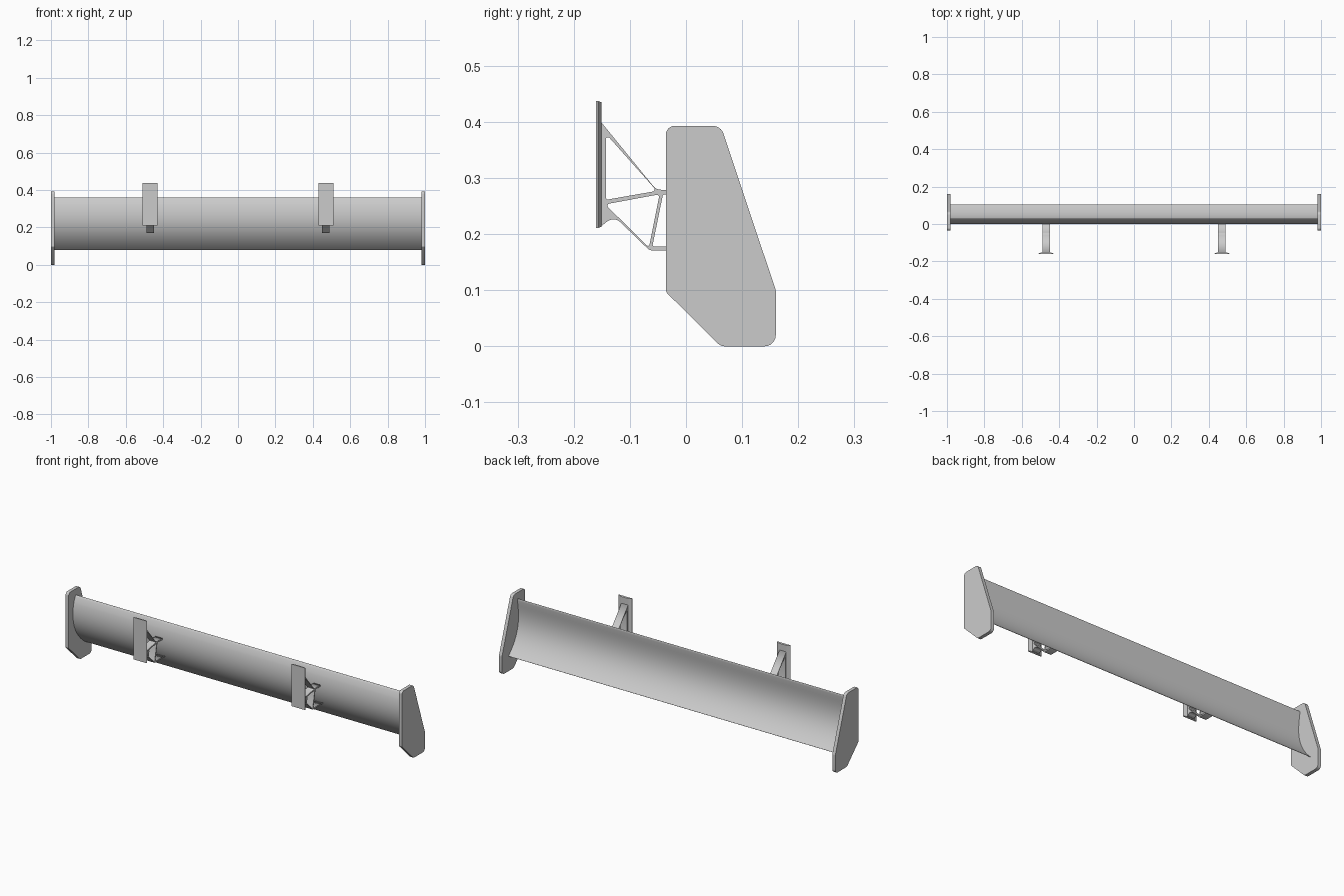
import bpy, math
from mathutils import Vector

cube = bpy.data.objects.get("Cube")
if cube:
    bpy.data.objects.remove(cube, do_unlink=True)

grey = bpy.data.materials.new("plain grey")
grey.use_nodes = True
GREY = (0.6, 0.6, 0.6, 1)
grey.diffuse_color = GREY
grey.node_tree.nodes["Principled BSDF"].inputs["Base Color"].default_value = GREY


def fillet(corners, steps=6):
    """Round (y, z, radius) corners of a closed outline."""
    out = []
    for i, (y, z, r) in enumerate(corners):
        p = Vector((y, z))
        if r == 0:
            out.append(p)
            continue
        a = (Vector(corners[i - 1][:2]) - p).normalized()
        b = (Vector(corners[(i + 1) % len(corners)][:2]) - p).normalized()
        half = a.angle(b) / 2
        centre = p + (a + b).normalized() * (r / math.sin(half))
        start = p + a * (r / math.tan(half)) - centre
        end = p + b * (r / math.tan(half)) - centre
        sweep = start.angle_signed(end)
        for k in range(steps + 1):
            t = -sweep * k / steps
            c, s = math.cos(t), math.sin(t)
            out.append(centre + Vector((start.x * c - start.y * s,
                                        start.x * s + start.y * c)))
    return out


def extrude(name, outlines, x, width, smooth=False):
    """Fill side outlines (later ones are holes) and give them a width along x."""
    curve = bpy.data.curves.new(name, "CURVE")
    curve.dimensions = "2D"
    curve.fill_mode = "BOTH"
    curve.extrude = width / 2
    for pts in outlines:
        spline = curve.splines.new("POLY")
        spline.points.add(len(pts) - 1)
        for point, (y, z) in zip(spline.points, pts):
            point.co = (y, z, 0, 1)
        spline.use_cyclic_u = True
    helper = bpy.data.objects.new(name + " helper", curve)
    mesh = bpy.data.meshes.new_from_object(helper)
    bpy.data.objects.remove(helper, do_unlink=True)
    for v in mesh.vertices:
        y, z, across = v.co
        v.co = (x + across, y, z)
    return add(name, mesh, smooth)


def add(name, mesh, smooth=False):
    mesh.materials.clear()
    mesh.materials.append(grey)
    ob = bpy.data.objects.new(name, mesh)
    bpy.context.collection.objects.link(ob)
    bpy.ops.object.select_all(action="DESELECT")
    ob.select_set(True)
    bpy.context.view_layer.objects.active = ob
    if smooth:
        bpy.ops.object.shade_smooth_by_angle(angle=math.radians(35))
    return ob


# Wing: thin cambered section, nose at the top, trailing edge low at the back
p0, p1, p2 = Vector((0.027, 0.36)), Vector((-0.03, 0.19)), Vector((0.105, 0.08))
front, back = [], []
N = 28
for i in range(N + 1):
    t = (i / N) ** 2 if i < 6 else (i / N) ** 1.5
    centre = p0 * (1 - t) ** 2 + p1 * 2 * t * (1 - t) + p2 * t * t
    along = ((p1 - p0) * (1 - t) + (p2 - p1) * t).normalized()
    normal = Vector((along.y, -along.x))
    h = 0.034 * (math.sqrt(t) - t) + 0.004 * t * (1 - t) + 0.0008 * t
    front.append(centre + normal * h)
    back.append(centre - normal * h)
extrude("wing", [front + back[:0:-1]], 0, 1.97, smooth=True)

# End plates
plate = fillet([(-0.036, 0.097, 0.01), (0.062, 0, 0.018), (0.16, 0, 0.02),
                (0.16, 0.1, 0.015), (0.062, 0.393, 0.02), (-0.036, 0.393, 0.016)])
# Truss brackets: outline open towards the wing, plus two triangular holes
truss = fillet([(-0.154, 0.403, 0), (-0.053, 0.279, 0.018), (0.006, 0.279, 0),
                (0.006, 0.271, 0), (-0.041, 0.271, 0.004), (-0.060, 0.178, 0.003),
                (0.022, 0.178, 0), (0.022, 0.171, 0), (-0.065, 0.171, 0.012),
                (-0.128, 0.232, 0.018), (-0.154, 0.212, 0)])
upper_hole = fillet([(-0.143, 0.379, 0.004), (-0.143, 0.261, 0.004), (-0.052, 0.277, 0.004)])
lower_hole = fillet([(-0.144, 0.253, 0.004), (-0.047, 0.271, 0.004), (-0.066, 0.176, 0.003)])

for side, sx in (("left", 1), ("right", -1)):
    extrude(side + "_end_plate", [plate], sx * 0.991, 0.018)
    extrude(side + "_truss", [truss, upper_hole, lower_hole], sx * 0.47, 0.04)
    # Mounting pad with bevelled sides, wide at the front
    ring = []
    for y, half, inset in ((-0.16, 0.04, 0), (-0.157, 0.04, 0), (-0.151, 0.022, 0.002)):
        ring += [(sx * 0.47 + a * half, y, z) for a, z in
                 ((-1, 0.211 + inset), (1, 0.211 + inset),
                  (1, 0.437 - inset), (-1, 0.437 - inset))]
    faces = [(0, 1, 2, 3), (11, 10, 9, 8)]
    for base in (0, 4):
        for k in range(4):
            n = (k + 1) % 4
            faces.append((base + k, base + k + 4, base + n + 4, base + n))
    mesh = bpy.data.meshes.new(side + "_mounting_pad")
    mesh.from_pydata(ring, [], faces)
    add(side + "_mounting_pad", mesh)
